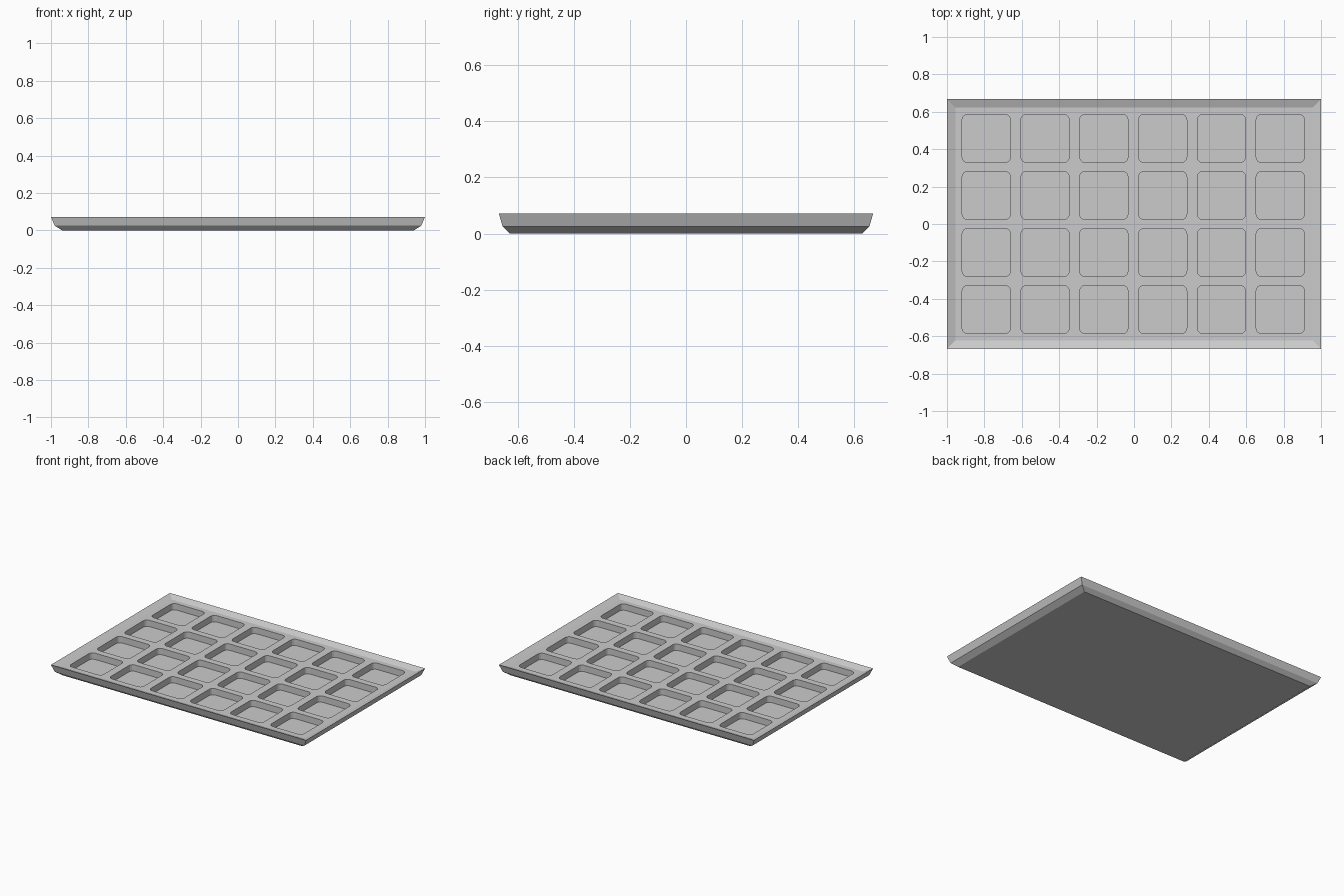
import bpy, bmesh, math

if "Cube" in bpy.data.objects:
    bpy.data.objects.remove(bpy.data.objects["Cube"])

RATIO = 0.667  # tray depth / width


def finish(name, bm):
    bmesh.ops.recalc_face_normals(bm, faces=bm.faces)
    mesh = bpy.data.meshes.new(name)
    bm.to_mesh(mesh)
    bm.free()
    obj = bpy.data.objects.new(name, mesh)
    bpy.context.collection.objects.link(obj)
    return obj


def loft(bm, rings):
    """Bridge matching rings of points and cap both ends."""
    loops = [[bm.verts.new(p) for p in ring] for ring in rings]
    for a, b in zip(loops, loops[1:]):
        for i in range(len(a)):
            j = (i + 1) % len(a)
            bm.faces.new((a[i], a[j], b[j], b[i]))
    bm.faces.new(loops[0][::-1])
    bm.faces.new(loops[-1])


def rect(hx, hy, z):
    return [(-hx, -hy, z), (hx, -hy, z), (hx, hy, z), (-hx, hy, z)]


def rounded_square(cx, cy, half, radius, z, steps=4):
    points = []
    for k in range(4):
        mid = math.radians(45 + 90 * k)
        ox = math.copysign(half - radius, math.cos(mid))
        oy = math.copysign(half - radius, math.sin(mid))
        for s in range(steps + 1):
            a = math.radians(90 * k + 90 * s / steps)
            points.append((cx + ox + radius * math.cos(a),
                           cy + oy + radius * math.sin(a), z))
    return points


# Tray body: chamfered underside, flared rim, gently sunken deck
bm = bmesh.new()
sides = [rect(h, h * RATIO, z) for h, z in ((0.94, 0), (0.98, 0.025), (1.0, 0.072))]
loft(bm, sides + [rect(0.955, 0.622, 0.055)])
tray = finish("tray", bm)

# Grid of rounded pockets
bm = bmesh.new()
for col in range(6):
    for row in range(4):
        cx = -0.004 + (col - 2.5) * 0.3144
        cy = (row - 1.5) * 0.305
        loft(bm, [rounded_square(cx, cy, 0.129, 0.03, z) for z in (0.01, 0.15)])
cutter = finish("pocket_cutter", bm)
cutter.hide_render = True
cutter.hide_set(True)

cut = tray.modifiers.new("pockets", 'BOOLEAN')
cut.operation = 'DIFFERENCE'
cut.solver = 'EXACT'
cut.object = cutter
